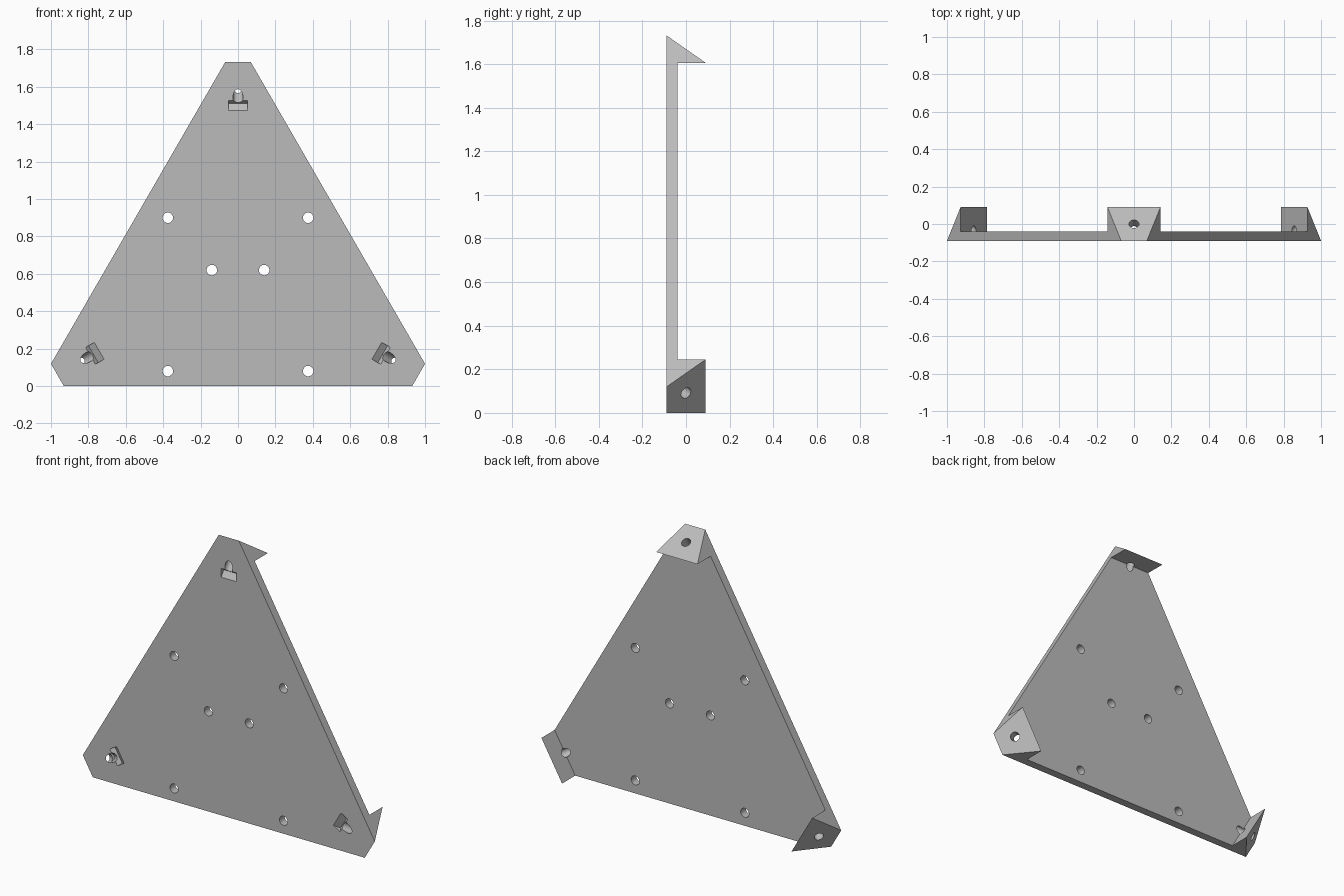
import bpy, bmesh
from math import radians, sqrt
from mathutils import Matrix, Vector

if "Cube" in bpy.data.objects:
    bpy.data.objects.remove(bpy.data.objects["Cube"], do_unlink=True)

R = 0.617                      # centre height, also inner radius of the triangle
FRONT, BACK, PLATE = -0.09, 0.09, -0.039
TIP, LEDGE = 1.115, 0.989      # radial distance of corner tip and corner block
SPIN = [Matrix.Translation((0, 0, R)) @ Matrix.Rotation(radians(120 * k), 4, 'Y')
        for k in range(3)]

grey = bpy.data.materials.new("plain grey")
grey.use_nodes = True
colour = (0.50, 0.50, 0.50, 1)
grey.diffuse_color = colour
grey.node_tree.nodes["Principled BSDF"].inputs["Base Color"].default_value = colour


def finish(name, bm):
    bmesh.ops.recalc_face_normals(bm, faces=bm.faces)
    mesh = bpy.data.meshes.new(name)
    bm.to_mesh(mesh)
    bm.free()
    mesh.materials.append(grey)
    ob = bpy.data.objects.new(name, mesh)
    bpy.context.collection.objects.link(ob)
    return ob


def hull(name, points):
    bm = bmesh.new()
    for p in points:
        bm.verts.new(p)
    bmesh.ops.convex_hull(bm, input=bm.verts)
    bmesh.ops.dissolve_limit(bm, angle_limit=0.01, verts=bm.verts, edges=bm.edges)
    return finish(name, bm)


def cylinder(name, radius, depth, matrix):
    bm = bmesh.new()
    bmesh.ops.create_cone(bm, cap_ends=True, segments=32, radius1=radius,
                          radius2=radius, depth=depth, matrix=matrix)
    return finish(name, bm)


def corners(half, d, y):
    return [m @ Vector((s * half, y, d)) for m in SPIN for s in (-1, 1)]


def half_width(d):
    return (2 * R - d) / sqrt(3)


# Triangular plate with bevelled corner blocks
plate = hull("mounting_plate", corners(half_width(TIP), TIP, FRONT)
             + corners(half_width(LEDGE), LEDGE, BACK))

# Recess behind the plate, leaving the corner blocks standing
cutters = [hull("recess_cutter", corners(0.2, LEDGE, PLATE) + corners(0.2, LEDGE, 0.3))]

# Straight holes through the plate
across = Matrix.Rotation(radians(90), 4, 'X')
for x, z in ((0.375, 0.9), (0.14, 0.62), (0.375, 0.08)):
    for s in (-1, 1):
        cutters.append(cylinder("plate_hole_cutter", 0.028, 0.5,
                                Matrix.Translation((s * x, 0, z)) @ across))

# Slanted screw hole and head pocket at each corner
axis = Vector((0, BACK - FRONT, 0)).cross(Vector((1, 0, 0)))
slope = Vector((0, BACK - FRONT, LEDGE - TIP)).normalized()
axis = Vector((0, -slope.z, slope.y))
middle = Vector((0, 0, (TIP + LEDGE) / 2))
tilt = axis.to_track_quat('Z', 'Y').to_matrix().to_4x4()
lip = Vector((0, FRONT, 1.528 - R))
for m in SPIN:
    cutters.append(cylinder("screw_hole_cutter", 0.027, 0.5,
                            m @ Matrix.Translation(middle - axis * 0.1) @ tilt))
    ends = [lip + slope * a - axis * b for a in (-0.1, 0.031) for b in (0, 0.15)]
    cutters.append(hull("screw_pocket_cutter",
                        [m @ (e + Vector((s * 0.052, 0, 0))) for e in ends for s in (-1, 1)]))

# Cut everything out of the plate
bpy.context.view_layer.objects.active = plate
for c in cutters:
    c.hide_render = True
    mod = plate.modifiers.new("cut", 'BOOLEAN')
    mod.operation, mod.solver, mod.object = 'DIFFERENCE', 'EXACT', c
    bpy.ops.object.modifier_apply(modifier=mod.name)
    bpy.data.objects.remove(c, do_unlink=True)

# Smooth hole walls, sharp plate edges
bpy.ops.object.select_all(action='DESELECT')
plate.select_set(True)
bpy.ops.object.shade_smooth_by_angle(angle=radians(25))
